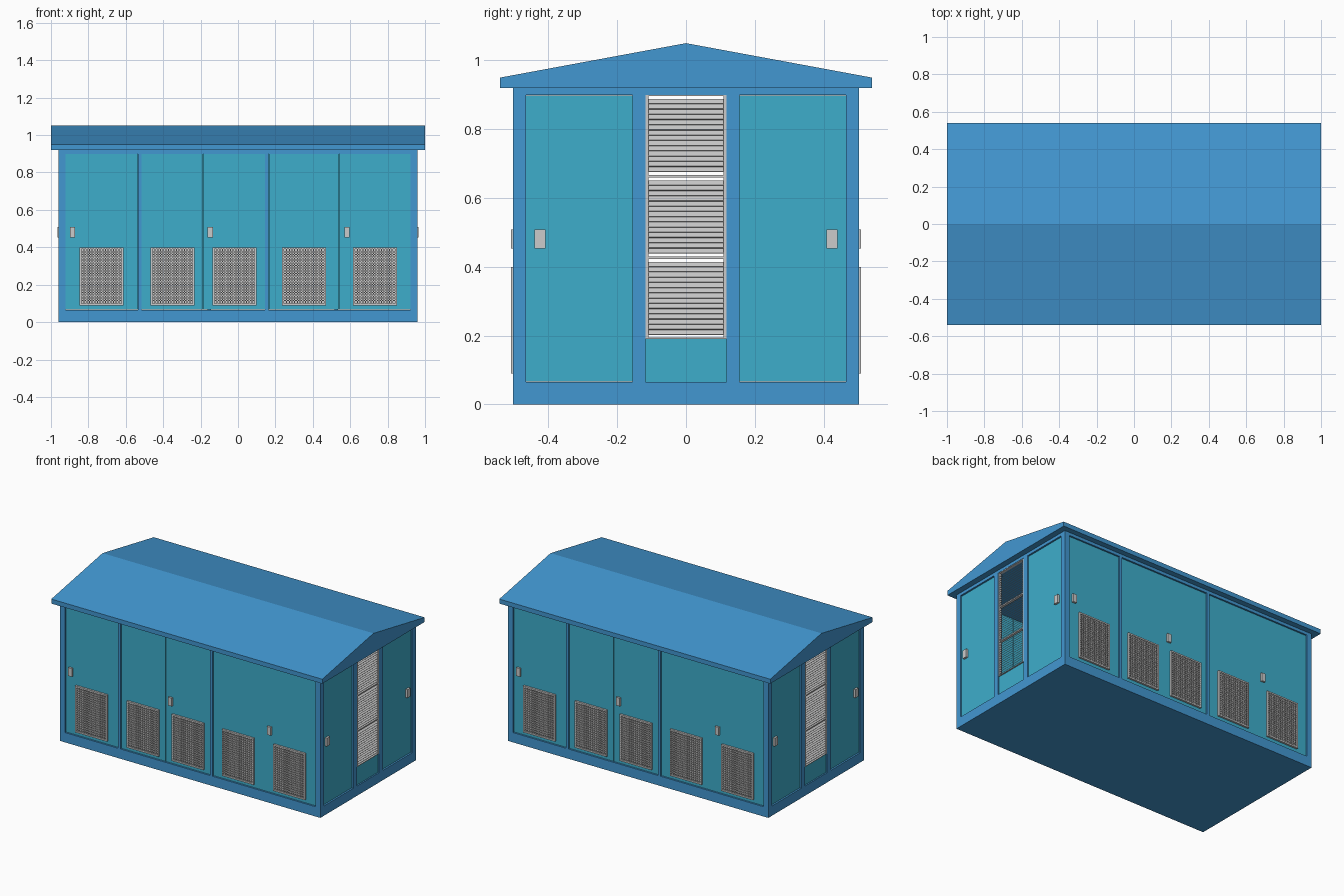
import bpy, bmesh, math
from mathutils import Matrix, Vector

if "Cube" in bpy.data.objects:
    bpy.data.objects.remove(bpy.data.objects["Cube"])


def material(name, rgb):
    m = bpy.data.materials.new(name)
    m.diffuse_color = (*rgb, 1)
    m.use_nodes = True
    m.node_tree.nodes["Principled BSDF"].inputs["Base Color"].default_value = m.diffuse_color
    return m


BLUE = material("frame_blue", (0.055, 0.31, 0.64))
TEAL = material("door_teal", (0.048, 0.42, 0.60))
GREY = material("metal_grey", (0.52, 0.52, 0.52))


def add_object(name, bm, mat, both=False):
    """Make an object; both=True repeats it turned 180 degrees about z."""
    bmesh.ops.recalc_face_normals(bm, faces=bm.faces)
    mesh = bpy.data.meshes.new(name)
    bm.to_mesh(mesh)
    bm.free()
    mesh.materials.append(mat)
    for i in range(2 if both else 1):
        ob = bpy.data.objects.new(name + ("_opposite" if i else ""), mesh)
        ob.rotation_euler.z = math.pi * i
        bpy.context.collection.objects.link(ob)


def box(bm, x0, x1, y0, y1, z0, z1, tilt=0):
    """Box from its limits, optionally tilted about the y axis."""
    mid = Vector((x0 + x1, y0 + y1, z0 + z1)) / 2
    bmesh.ops.create_cube(bm, size=1, matrix=Matrix.Translation(mid)
                          @ Matrix.Rotation(tilt, 4, 'Y')
                          @ Matrix.Diagonal((x1 - x0, y1 - y0, z1 - z0, 1)))


def boxes(name, limits, mat, both=False):
    bm = bmesh.new()
    for lim in limits:
        box(bm, *lim)
    add_object(name, bm, mat, both)


W, D = 0.96, 0.503            # body half width and half depth
FX, FY = 0.951, 0.495         # door face planes
Z0, Z1 = 0.065, 0.90          # door bottom and top

# Plinth and top rail
boxes("plinth", [(-W, W, -D, D, 0, Z0)], BLUE)
boxes("top_rail", [(-W, W, -D, D, Z1, 0.92)], BLUE)

# Gable roof from an extruded profile
bm = bmesh.new()
profile = [(-0.54, 0.92), (0.54, 0.92), (0.54, 0.95), (0, 1.05), (-0.54, 0.95)]
face = bm.faces.new([bm.verts.new((-1, y, z)) for y, z in profile])
ext = bmesh.ops.extrude_face_region(bm, geom=[face])
bmesh.ops.translate(bm, vec=(2, 0, 0),
                    verts=[v for v in ext["geom"] if isinstance(v, bmesh.types.BMVert)])
add_object("gable_roof", bm, BLUE)

# Posts: corners, long side dividers, end dividers
boxes("corner_posts", [(W - 0.037, W, s * D - 0.019 - s * 0.019, s * D + 0.019 - s * 0.019, Z0, Z1)
                       for s in (-1, 1)], BLUE, True)
boxes("side_divider_posts", [(x, x + 0.019, -D, -D + 0.03, Z0, Z1)
                             for x in (-0.535, 0.145)], BLUE, True)
boxes("end_divider_posts", [(W - 0.03, W, y, y + 0.038, Z0, Z1)
                            for y in (-0.155, 0.117)], BLUE, True)

# Long side doors with narrow gaps between the leaves
leaves = [(-0.923, -0.536), (-0.515, -0.187), (-0.184, 0.144), (0.165, 0.541), (0.544, 0.923)]
for i, (a, b) in enumerate(leaves):
    boxes(f"side_door_{i + 1}", [(a, b, -FY, -FY + 0.02, Z0 + 0.002, Z1 - 0.002)], TEAL, True)

# End doors and the short panel below the louvre
for i, (a, b) in enumerate([(-0.465, -0.156), (0.156, 0.465)]):
    boxes(f"end_door_{i + 1}", [(FX - 0.02, FX, a, b, Z0 + 0.002, Z1 - 0.002)], TEAL, True)
boxes("end_lower_panel", [(FX - 0.02, FX, -0.117, 0.117, Z0, 0.19)], TEAL, True)

# Lattice grilles: backing, frame, horizontal and vertical bars
GZ0, GZ1, GY = 0.09, 0.40, -0.508
for i, gx in enumerate((-0.73, -0.35, -0.018, 0.353, 0.732)):
    a, b, f = gx - 0.117, gx + 0.117, 0.01
    parts = [(a, b, -FY - 0.002, -FY, GZ0, GZ1),
             (a, a + f, GY, -FY, GZ0, GZ1), (b - f, b, GY, -FY, GZ0, GZ1),
             (a + f, b - f, GY, -FY, GZ0, GZ0 + f), (a + f, b - f, GY, -FY, GZ1 - f, GZ1)]
    for k in range(1, 20):
        z = GZ0 + f + k * (GZ1 - GZ0 - 2 * f) / 20
        parts.append((a + f, b - f, GY + 0.001, -FY, z - 0.003, z + 0.003))
    for k in range(1, 15):
        x = a + f + k * (b - a - 2 * f) / 15
        parts.append((x - 0.003, x + 0.003, GY + 0.002, -FY, GZ0 + f, GZ1 - f))
    boxes(f"side_grille_{i + 1}", parts, GREY, True)

# End louvre: frame, two cross rails and tilted open slats
H, L0, f = 0.117, 0.19, 0.008
sec = (Z1 - L0) / 3
frame = [(W - 0.02, W - 0.002, s * (H - f / 2) - f / 2, s * (H - f / 2) + f / 2, L0, Z1)
         for s in (-1, 1)]
frame += [(W - 0.02, W - 0.002, -H + f, H - f, max(L0, z - f / 2), min(Z1, z + f / 2))
          for z in (L0 + k * sec for k in range(4))]
boxes("end_louvre_frame", frame, GREY, True)
slats = []
for s in range(3):
    for k in range(14):
        z = L0 + s * sec + 0.012 + (k + 0.5) * (sec - 0.024) / 14
        slats.append((W - 0.022, W - 0.002, -H + f, H - f, z - 0.0012, z + 0.0012, math.radians(42)))
boxes("end_louvre_slats", slats, GREY, True)

# Door handles
for i, x in enumerate((-0.885, -0.148, 0.583)):
    boxes(f"side_handle_{i + 1}", [(x - 0.014, x + 0.014, -0.508, -FY, 0.453, 0.508)], GREY, True)
for i, y in enumerate((-0.424, 0.424)):
    boxes(f"end_handle_{i + 1}", [(FX, 0.965, y - 0.016, y + 0.016, 0.453, 0.508)], GREY, True)
